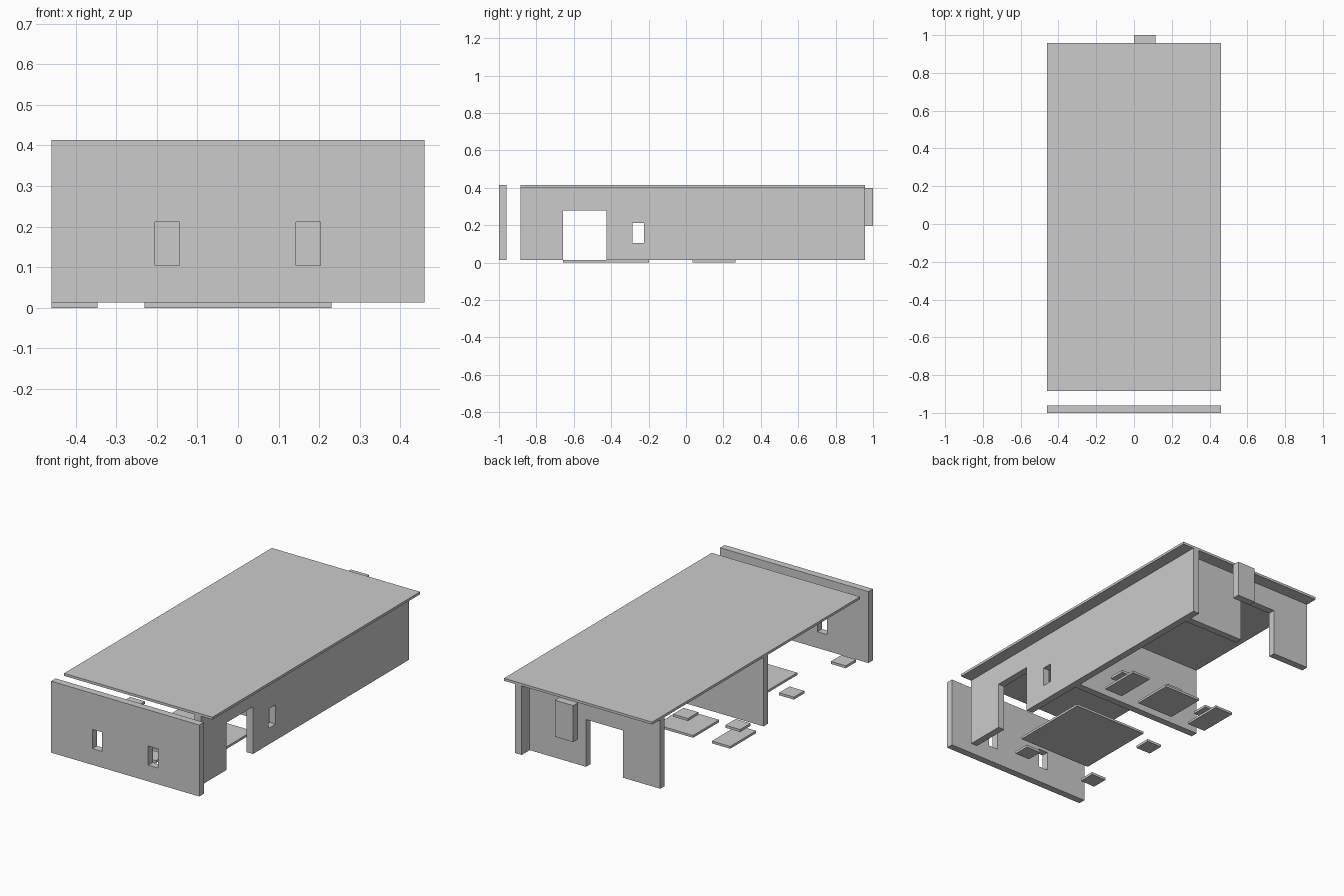
import bpy
from mathutils import Vector

if "Cube" in bpy.data.objects:
    bpy.data.objects.remove(bpy.data.objects["Cube"])

grey = bpy.data.materials.new("light grey")
grey.diffuse_color = (0.6, 0.6, 0.6, 1)
grey.use_nodes = True
grey.node_tree.nodes["Principled BSDF"].inputs["Base Color"].default_value = grey.diffuse_color


def box(name, lo, hi):
    """Axis-aligned box between two corners."""
    lo, hi = Vector(lo), Vector(hi)
    bpy.ops.mesh.primitive_cube_add(size=1, location=(lo + hi) / 2)
    ob = bpy.context.object
    ob.name = name
    ob.scale = hi - lo
    bpy.ops.object.transform_apply(location=False, rotation=False, scale=True)
    ob.data.materials.append(grey)
    return ob


def wall(name, lo, hi, openings):
    """Box with box-shaped openings cut through it."""
    ob = box(name, lo, hi)
    for a, b in openings:
        cutter = box(name + "_cutter", a, b)
        cutter.hide_render = True
        mod = ob.modifiers.new("opening", 'BOOLEAN')
        mod.operation = 'DIFFERENCE'
        mod.solver = 'EXACT'
        mod.object = cutter
        bpy.context.view_layer.objects.active = ob
        bpy.ops.object.modifier_apply(modifier=mod.name)
        bpy.data.objects.remove(cutter, do_unlink=True)
    return ob


T = 0.04            # wall thickness
Z0, Z1 = 0.013, 0.40  # wall bottom and top
DOOR = 0.278        # door height
W0, W1 = 0.104, 0.212  # window sill and head
HALF = 0.46         # half width

# Roof slab
box("roof", (-HALF, -0.885, Z1), (HALF, 0.957, 0.414))

# Free-standing front wall with two windows
wall("front_wall", (-HALF, -1.0, Z0), (HALF, -0.96, 0.414),
     [((x - 0.03, -1.1, W0), (x + 0.03, -0.9, W1)) for x in (-0.174, 0.173)])

# Right wall with doorway and window
wall("right_wall", (0.35, -0.885, Z0), (0.39, 0.957, Z1),
     [((0.3, -0.658, -0.1), (0.45, -0.425, DOOR)),
      ((0.3, -0.285, W0), (0.45, -0.225, W1))])

# Back wall with doorway, and the inner partition
wall("back_wall", (-HALF, 0.846, Z0), (0.35, 0.886, Z1),
     [((-0.23, 0.8, -0.1), (0.0, 0.93, DOOR))])
box("partition_wall", (-HALF, -0.07, Z0), (0.35, -0.03, Z1))

# Hanging sign box behind the back edge
box("sign_box", (0.0, 0.957, 0.195), (0.114, 1.0, Z1))

# Floor plates: x range, y range
for name, x0, x1, y0, y1 in (
        ("large_floor_plate", -0.23, 0.23, -0.658, -0.197),
        ("square_floor_plate", -0.23, 0.0, 0.035, 0.265),
        ("right_floor_plate", 0.115, 0.23, 0.035, 0.265),
        ("left_floor_plate", -HALF, -0.346, 0.035, 0.265)):
    box(name, (x0, y0, 0), (x1, y1, Z0))

# Small square seats floating above the floor
S = 0.046
for i, (x, y) in enumerate(((-0.404, -0.82), (-0.404, -0.36), (0.05, -0.82),
                            (-0.404, 0.117), (-0.11, 0.16), (0.173, 0.117))):
    box(f"seat_{i + 1}", (x - S, y - S, 0.052), (x + S, y + S, 0.066))
